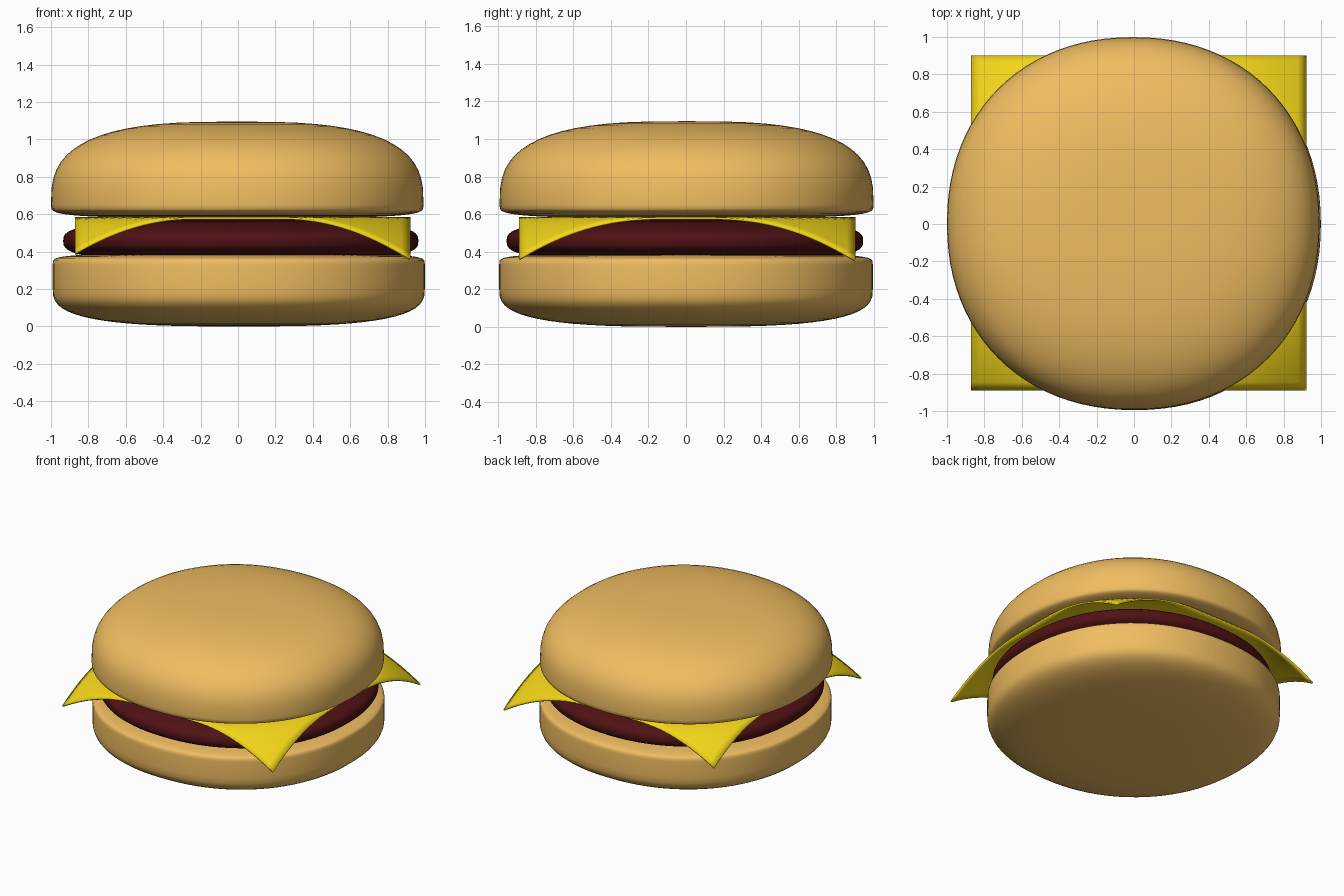
import bpy, bmesh
from math import sin, cos, pi, copysign

if "Cube" in bpy.data.objects:
    bpy.data.objects.remove(bpy.data.objects["Cube"])

SEG = 96      # segments around
ARC = 16      # rings per rounded half
PLAN = 2.15   # plan outline is a slightly squared circle


def spow(v, e):
    return copysign(abs(v) ** e, v)


def paint(obj, name, color):
    mat = bpy.data.materials.get(name) or bpy.data.materials.new(name)
    mat.diffuse_color = (*color, 1)
    mat.use_nodes = True
    mat.node_tree.nodes["Principled BSDF"].inputs["Base Color"].default_value = mat.diffuse_color
    obj.data.materials.append(mat)


def smooth(obj):
    bpy.ops.object.select_all(action='DESELECT')
    obj.select_set(True)
    bpy.context.view_layer.objects.active = obj
    bpy.ops.object.shade_smooth_by_angle(angle=0.7)


def make_object(name, bm):
    mesh = bpy.data.meshes.new(name)
    bm.to_mesh(mesh)
    bm.free()
    obj = bpy.data.objects.new(name, mesh)
    bpy.context.collection.objects.link(obj)
    return obj


def rounded_disc(name, center, radius, lower, upper):
    """lower / upper = (start z, height, roundness exponent)"""
    profile = []
    for (z, h, e), sign in ((lower, -1), (upper, 1)):
        half = []
        for i in range(ARC):
            a = pi / 2 * i / ARC
            half.append((radius * cos(a) ** (2 / e), z + sign * h * sin(a) ** (2 / e)))
        profile += half[::-1] if sign < 0 else half
    bm = bmesh.new()
    rings = []
    for r, z in profile:
        ring = []
        for k in range(SEG):
            t = 2 * pi * k / SEG
            ring.append(bm.verts.new((center[0] + r * spow(cos(t), 2 / PLAN),
                                      center[1] + r * spow(sin(t), 2 / PLAN), z)))
        rings.append(ring)
    for low, high in zip(rings, rings[1:]):
        for k in range(SEG):
            n = (k + 1) % SEG
            bm.faces.new((low[k], low[n], high[n], high[k]))
    # Close with a fan to each pole
    for ring, z in ((rings[0], lower[0] - lower[1]), (rings[-1], upper[0] + upper[1])):
        pole = bm.verts.new((center[0], center[1], z))
        for k in range(SEG):
            bm.faces.new((ring[k], ring[(k + 1) % SEG], pole))
    bmesh.ops.remove_doubles(bm, verts=bm.verts, dist=1e-5)
    bmesh.ops.recalc_face_normals(bm, faces=bm.faces)
    obj = make_object(name, bm)
    smooth(obj)
    return obj


BUN = (0.87, 0.51, 0.12)

# Buns
bottom_bun = rounded_disc("bottom_bun", (0.004, 0), 0.995, (0.205, 0.205, 3), (0.33, 0.06, 4.5))
paint(bottom_bun, "bun", BUN)
top_bun = rounded_disc("top_bun", (-0.004, 0.003), 0.996, (0.65, 0.07, 4), (0.65, 0.445, 2.9))
paint(top_bun, "bun", BUN)

# Meat patty
patty = rounded_disc("patty", (0.015, -0.006), 0.95, (0.457, 0.117, 2.9), (0.457, 0.117, 2.9))
paint(patty, "meat", (0.08, 0.006, 0.007))

# Cheese slice with corners drooping past the patty
bm = bmesh.new()
bmesh.ops.create_grid(bm, x_segments=40, y_segments=40, size=0.896)
for v in bm.verts:
    v.co.x += 0.025
    v.co.y += 0.006
    over = max(0, v.co.xy.length - 0.93)
    v.co.z = 0.584 - 0.95 * over ** 1.4
cheese = make_object("cheese_slice", bm)
solid = cheese.modifiers.new("thickness", 'SOLIDIFY')
solid.thickness = 0.012
solid.offset = -1
smooth(cheese)
paint(cheese, "cheese", (0.9, 0.67, 0.01))
